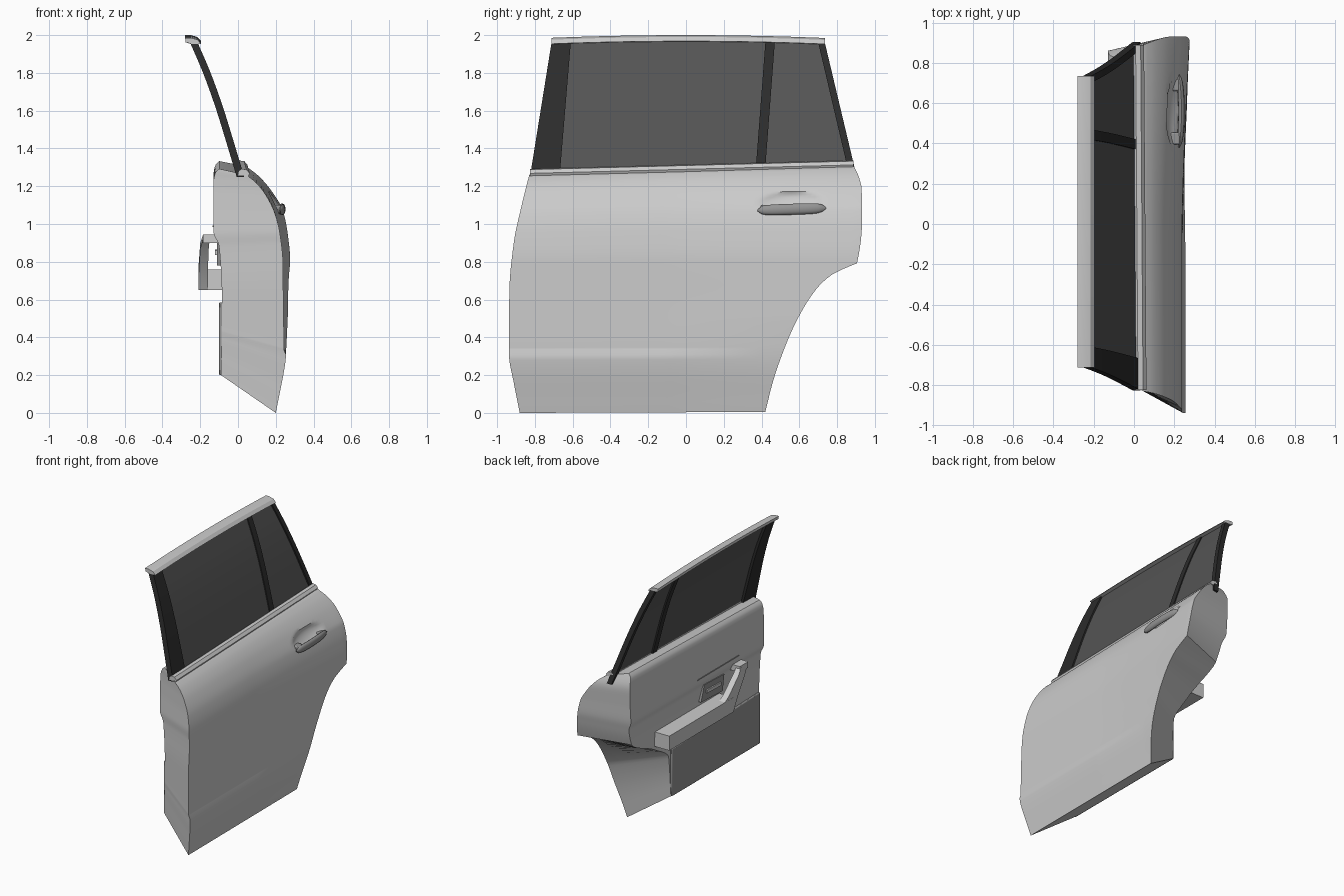
import bpy, bmesh, math

if "Cube" in bpy.data.objects:
    bpy.data.objects.remove(bpy.data.objects["Cube"])


def mat(name, v):
    m = bpy.data.materials.new(name)
    m.diffuse_color = (v, v, v, 1)
    m.use_nodes = True
    m.node_tree.nodes["Principled BSDF"].inputs["Base Color"].default_value = m.diffuse_color
    return m


GLASS = mat("dark_glass", 0.09)
BLACK = mat("black_trim", 0.025)
DARK = mat("dark_grey", 0.3)


def curve(pts):
    """Smooth monotone interpolation through (t, value) points."""
    n = len(pts)
    s = [(pts[i + 1][1] - pts[i][1]) / (pts[i + 1][0] - pts[i][0]) for i in range(n - 1)]
    tan = [s[0]] + [2 * a * b / (a + b) if a * b > 0 else 0 for a, b in zip(s, s[1:])] + [s[-1]]

    def f(t):
        t = min(max(t, pts[0][0]), pts[-1][0])
        i = 0
        while i < n - 2 and t > pts[i + 1][0]:
            i += 1
        h = pts[i + 1][0] - pts[i][0]
        u = (t - pts[i][0]) / h
        return ((1 + 2 * u) * (1 - u) ** 2 * pts[i][1] + u * (1 - u) ** 2 * h * tan[i]
                + u * u * (3 - 2 * u) * pts[i + 1][1] + u * u * (u - 1) * h * tan[i + 1])
    return f


def finish(name, bm, material=None, angle=35, bevel=0):
    bmesh.ops.recalc_face_normals(bm, faces=bm.faces[:])
    me = bpy.data.meshes.new(name)
    bm.to_mesh(me)
    bm.free()
    ob = bpy.data.objects.new(name, me)
    bpy.context.collection.objects.link(ob)
    if material:
        me.materials.append(material)
    if bevel:
        b = ob.modifiers.new("bevel", 'BEVEL')
        b.width, b.segments = bevel, 2
    bpy.ops.object.select_all(action='DESELECT')
    ob.select_set(True)
    bpy.context.view_layer.objects.active = ob
    bpy.ops.object.shade_smooth_by_angle(angle=math.radians(angle))
    return ob


def loft(name, rings, material=None, angle=35, bevel=0):
    """Skin closed rings and cap both ends."""
    bm = bmesh.new()
    vr = [[bm.verts.new(p) for p in r] for r in rings]
    n = len(vr[0])
    for a, b in zip(vr, vr[1:]):
        for i in range(n):
            bm.faces.new((a[i], a[(i + 1) % n], b[(i + 1) % n], b[i]))
    bm.faces.new(vr[0])
    bm.faces.new(vr[-1])
    return finish(name, bm, material, angle, bevel)


def prism(name, poly, x0, x1, material=None, bevel=0):
    return loft(name, [[(x, y, z) for y, z in poly] for x in (x0, x1)], material, 35, bevel)


def rect(y0, y1, z0, z1):
    return [(y0, z0), (y1, z0), (y1, z1), (y0, z1)]


def lin(a, b, n):
    return [a + (b - a) * i / n for i in range(n + 1)]


# ---- door body: outer skin, inner trim surface and the jamb joining them
out_l = curve([(0, -.88), (.15, -.91), (.32, -.938), (.65, -.935), (.9, -.912), (1.1, -.87), (1.26, -.83)])
out_r = curve([(0, .42), (.16, .46), (.36, .53), (.51, .60), (.66, .70), (.74, .80), (.78, .905),
               (1.0, .932), (1.15, .93), (1.21, .915), (1.26, .89)])
skin = curve([(0, .20), (.05, .208), (.31, .242), (.36, .243), (.6, .24), (.8, .238),
              (.95, .222), (1.05, .198), (1.15, .15), (1.22, .095), (1.26, .045)])
in_l = curve([(.2, -.76), (1.1, -.75), (1.29, -.74)])
in_r = curve([(.2, .31), (.5, .33), (.62, .5), (.76, .78), (1.0, .85), (1.2, .86), (1.29, .83)])
in_z = curve([(0, .2), (.78, .76), (1.0, 1.0), (1.26, 1.29)])
in_x = curve([(.2, -.09), (.6, -.085), (.88, -.1), (.96, -.13), (1.22, -.13), (1.27, -.12), (1.29, -.1)])


def rise(y, v):
    return .045 * (y + .83) / 1.72 * v ** 3


def outer_point(z, u):
    y = out_l(z) + (out_r(z) - out_l(z)) * u
    flare = min(max((y + .1) / 1.0, 0), 1)
    x = skin(z) + .038 * flare ** 1.5 * min(1, z / .5) * min(1, (1.26 - z) / .2)
    # lower crease, fading rearwards
    if z < .335:
        x += .014 * (z / .335) * min(1, max(0, (.4 - y) / .5))
    # scoop behind the handle
    d = ((y - .56) / .17) ** 2 + ((z - 1.09) / .055) ** 2
    x -= .03 * max(0, 1 - d) ** .7
    return (x, y, z + .005 * (1 - z) * u + rise(y, z / 1.26))


def inner_point(z, u):
    zi = in_z(z)
    y = in_l(zi) + (in_r(zi) - in_l(zi)) * u
    return (in_x(zi), y, zi + rise(y, zi / 1.29))


rows = lin(0, .335, 12) + lin(.345, .78, 16) + lin(.80, 1.26, 32)
cols = lin(0, 1, 72)
bm = bmesh.new()
og, ig = ([[bm.verts.new(f(z, u)) for u in cols] for z in rows] for f in (outer_point, inner_point))
for g in (og, ig):
    for a, b in zip(g, g[1:]):
        for i in range(len(cols) - 1):
            bm.faces.new((a[i], a[i + 1], b[i + 1], b[i]))
rim = lambda g: g[0] + [r[-1] for r in g[1:]] + g[-1][-2::-1] + [r[0] for r in g[-2:0:-1]]
ro, ri = rim(og), rim(ig)
for i in range(len(ro)):
    j = (i + 1) % len(ro)
    bm.faces.new((ro[i], ro[j], ri[j], ri[i]))
finish("door_body", bm, None, 32)

# ---- window: curved glass and pillars following the tumblehome
win_x = curve([(1.25, .033), (1.42, -.018), (1.62, -.08), (1.8, -.145), (1.97, -.218)])


def window_strip(name, bottom, top, offset, thick, material):
    rings = []
    for z in lin(1.25, 1.968, 14):
        t = (z - 1.3) / .66
        y0, y1 = (bottom[k] + (top[k] - bottom[k]) * t for k in (0, 1))
        x = win_x(z) + offset
        rings.append([(x, y0, z), (x, y1, z), (x - thick, y1, z), (x - thick, y0, z)])
    loft(name, rings, material)


window_strip("window_glass", (-.70, .86), (-.63, .715), -.012, .008, GLASS)
window_strip("front_pillar", (-.818, -.665), (-.712, -.61), 0, .04, BLACK)
window_strip("window_divider", (.37, .42), (.42, .47), -.004, .028, BLACK)
window_strip("rear_pillar", (.855, .892), (.70, .735), 0, .04, BLACK)

# ---- roof rail and belt moulding, swept along y
rail = []
for y in lin(-.713, .735, 16):
    c = .015 * (1 - (y / .73) ** 2)
    rail.append([(x, y, z + c) for x, z in
                 ((-.195, 1.953), (-.215, 1.975), (-.25, 1.985), (-.28, 1.985), (-.277, 1.962), (-.24, 1.95))])
loft("roof_rail", rail, None, 30)
belt = []
for y in lin(-.825, .888, 12):
    c = .045 * (y + .83) / 1.72
    belt.append([(x - .012 * c / .045, y, z + c) for x, z in
                 ((.0, 1.255), (.056, 1.255), (.062, 1.268), (.045, 1.288), (.02, 1.291), (.005, 1.28))])
loft("belt_moulding", belt, None, 30)

# ---- outer door handle: grip bar with end mounts
ring_n = 12
grip = []
for t in lin(-1, 1, 18):
    e = max(.12, (1 - abs(t) ** 5) ** .5)
    cx, cz = .236 - .012 * t * t, 1.078 + .006 * t
    grip.append([(cx + .016 * e * math.cos(a), .56 + .182 * t, cz + .029 * e * math.sin(a))
                 for a in (2 * math.pi * k / ring_n for k in range(ring_n))])
loft("outer_handle", grip, DARK, 40)
for name, y in (("handle_front_mount", .425), ("handle_rear_mount", .69)):
    prism(name, rect(y - .03, y + .03, 1.055, 1.1), .18, .228, DARK, .008)

# ---- inside: map pocket, armrest, pull grip, release recess
prism("map_pocket", [(-.75, .2), (.31, .2), (.31, .56), (-.75, .585)], -.1, -.07, DARK, .006)
prism("armrest", rect(-.27, .5, .65, .76), -.21, -.08)
loft("pull_grip", [[(xa, y0, z0), (xa, y1, z1), (xb, y1, z1), (xb, y0, z0)] for xa, xb, y0, z0, y1, z1 in (
    (-.21, -.16, -.27, .65, -.17, .76), (-.208, -.16, -.32, .74, -.22, .79),
    (-.2, -.155, -.42, .87, -.35, .90), (-.185, -.15, -.47, .92, -.40, .945))])
prism("grip_bridge", rect(-.48, -.38, .90, .945), -.186, -.09)
prism("release_recess", [(-.02, .79), (-.28, .78), (-.3, .9), (-.06, .91)], -.112, -.08, DARK)
prism("release_lever", [(-.08, .84), (-.25, .835), (-.25, .86), (-.08, .865)], -.122, -.1)
prism("trim_strip", rect(-.45, .05, .985, .993), -.134, -.12, DARK)
